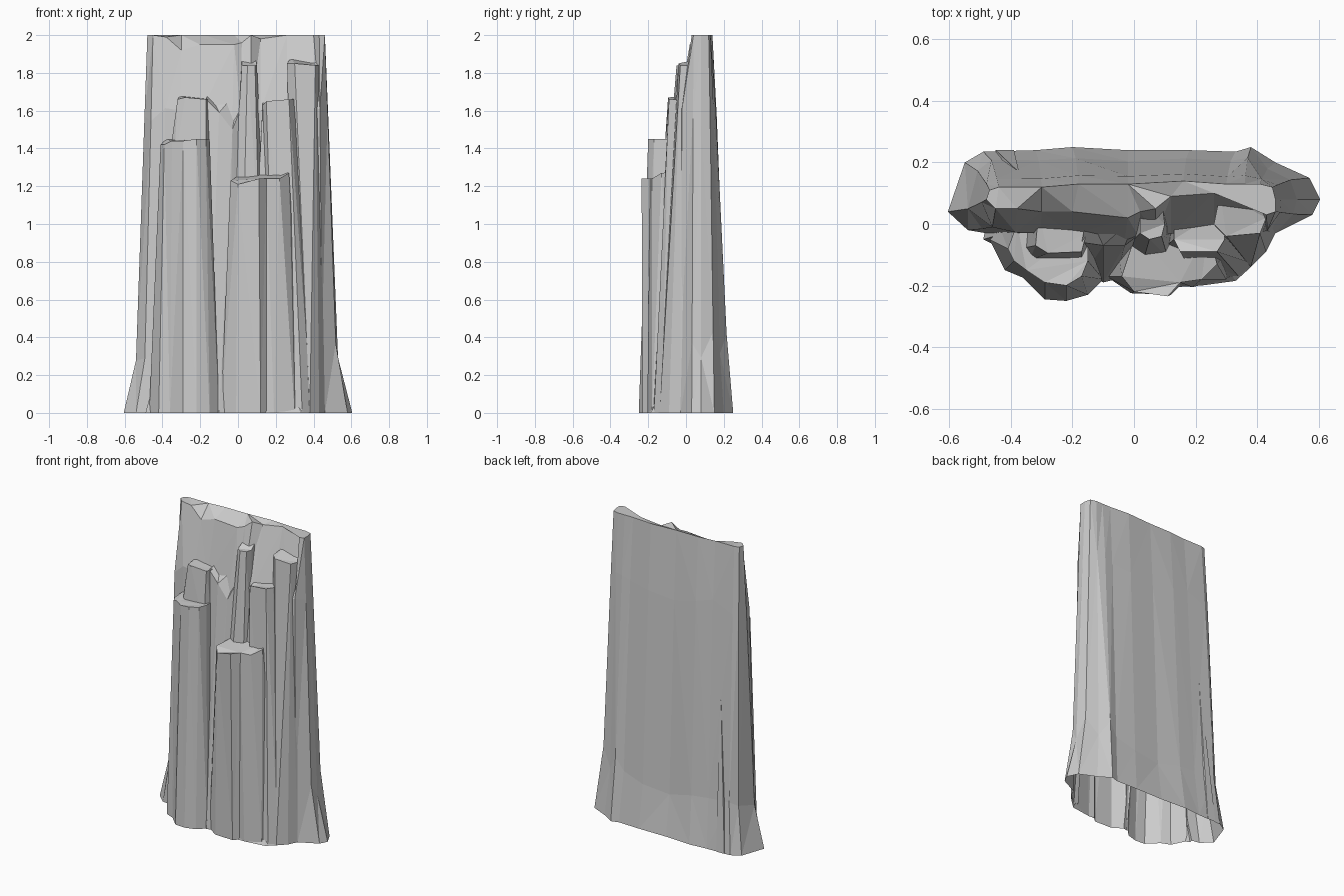
import bpy
import bmesh
import random
from mathutils import Vector

random.seed(4)
default_cube = bpy.data.objects.get("Cube")
if default_cube:
    bpy.data.objects.remove(default_cube, do_unlink=True)

# One plain stone colour
stone = bpy.data.materials.new("grey_stone")
stone.use_nodes = True
stone_colour = (0.6, 0.6, 0.6, 1)
stone.diffuse_color = stone_colour
shader = next(n for n in stone.node_tree.nodes if n.type == 'BSDF_PRINCIPLED')
shader.inputs["Base Color"].default_value = stone_colour

columns = []


def loft(name, rings):
    """Closed faceted solid through rings of points given in hundredths."""
    bm = bmesh.new()
    loops = [[bm.verts.new(Vector(p) / 100) for p in ring] for ring in rings]
    count = len(loops[0])
    for low, high in zip(loops, loops[1:]):
        for i in range(count):
            j = (i + 1) % count
            bm.faces.new((low[i], low[j], high[j], high[i]))
    bm.faces.new(loops[0][::-1])
    bm.faces.new(loops[-1])
    bmesh.ops.triangulate(bm, faces=bm.faces[:])
    bmesh.ops.recalc_face_normals(bm, faces=bm.faces[:])
    mesh = bpy.data.meshes.new(name)
    bm.to_mesh(mesh)
    bm.free()
    mesh.materials.append(stone)
    obj = bpy.data.objects.new(name, mesh)
    bpy.context.collection.objects.link(obj)
    return obj


def column(name, foot, crown, foot_z=0):
    """Tapered stone column; a skirt below its foot is trimmed off later."""
    depth = foot_z - 5 - len(columns)
    skirt = [(x, y, depth) for x, y in foot]
    base = [(x, y, foot_z) for x, y in foot]
    columns.append(loft(name, [skirt, base, crown]))


def spur(name, x, y, height):
    """Small pointed rib leaning against the foot of the wall."""
    corners = [(-4, -2), (0, -4), (4, -2), (3, 3), (-3, 3)]
    foot = [(x + dx, y + dy) for dx, dy in corners]
    crown = [(x * .9 + dx * .1, y * .82 + dy * .1, height) for dx, dy in corners]
    column(name, foot, crown)


# Main wall: foot x, foot y, crown x, crown y, crown height
wall_outline = [
    (-60.5, 4, -48, 8, 200), (-54, -2, -45, 5, 200), (-42, -4, -38, 5, 199),
    (-34, -4, -30, 4, 192), (-22, -5, -20, 4, 195), (-10, -6, -2, 2, 195),
    (0, -6, 2, 4, 196), (6, -6, 7, 5, 200), (12, -5, 12, 9, 198),
    (26, -5, 26, 10, 200), (36, -5, 40, 9, 200), (46, -3, 43, 3, 200),
    (58, 3, 46, 4, 200),
    (60.5, 8, 46, 8, 200), (57, 15, 45, 12, 200), (46, 20, 41, 13, 200),
    (38, 25, 36, 13, 200), (33, 23.5, 30, 13, 200), (18, 24, 16, 14, 200),
    (-2, 24, -2, 13, 200), (-20, 25, -18, 13, 200), (-32, 24, -30, 12, 200),
    (-49, 23.5, -44, 12, 200), (-55, 20, -47, 11, 200)]
skirt, foot, flare, shoulder, crown = [], [], [], [], []
for fx, fy, cx, cy, cz in wall_outline:
    front = fy < 0
    skirt.append((fx, fy, -4))
    foot.append((fx, fy, 0))
    # The foot spreads out, unevenly along the back
    spread = .06 if front else random.uniform(.2, .36)
    flare.append((fx + (cx - fx) * .52, fy + (cy - fy) * spread,
                  36 + random.uniform(-10, 8)))
    # The front stays upright up to the shoulder, then leans back
    shoulder.append((fx + (cx - fx) * .88, fy + (cy - fy) * (.14 if front else .77),
                     158 + random.uniform(-4, 4)))
    crown.append((cx, cy, cz))
cliff = loft("cliff_face", [skirt, foot, flare, shoulder, crown])

# Tall right-hand column and the block stacked on it
column("right_column",
       [(-47, -5), (-42, -15), (-36, -17.5), (-29, -24.5), (-22, -25), (-15, -23),
        (-10, -18), (-10, 0), (-44, 0)],
       [(-41, -8, 142), (-39, -12, 142), (-35, -15, 144), (-29, -19, 144),
        (-22, -20, 145), (-17, -17, 145), (-15, -12, 145), (-15, 0, 145), (-38, 0, 145)])
column("right_upper_block",
       [(-37, -8), (-34, -12), (-17, -12), (-14, -6), (-14, 4), (-36, 4)],
       [(-32, -7, 166), (-28, -9.5, 167), (-17, -9, 166), (-15.5, -3, 166),
        (-16, 4, 168), (-31, 4, 168)], 130)

# Low centre column with a cleft down its front
column("centre_column",
       [(-9, -17), (-1, -22.5), (12, -23), (15, -20), (19, -20.5), (30, -18),
        (35, -4), (-6, -3)],
       [(-4, -17, 123), (0, -22, 121), (11, -23.5, 124), (15, -19, 124),
        (22, -18, 124), (27, -13, 127), (24, -2, 128), (1, -2, 126)])

# Leaning buttress filling the gap between the columns
column("gap_buttress",
       [(-16, -16), (-10, -19), (-6, -18), (5, -12), (5, 0), (-16, 0)],
       [(-17, -6, 166), (-10, -7, 159), (-3, -7, 150), (1, -4, 160), (1, 3, 172),
        (-15, 4, 170)])

# Thin pillar rising behind the centre column
column("thin_pillar",
       [(-3, -8), (3, -12), (11, -11), (14, -5), (13, 3), (-3, 3)],
       [(2, -3, 184), (5, -5, 184), (9, -4, 184), (10, 0, 184), (9, 8, 189),
        (2, 8, 189)], 100)

# Two stepped columns on the left-hand side
column("left_column",
       [(5, -12), (20, -18), (34, -17), (39, -13), (43, -2), (5, 0)],
       [(13, -5, 163), (15, -9, 165), (27, -9, 166), (29.5, -5, 166),
        (29, 5, 167), (13, 5, 166)])
column("left_rear_column",
       [(30, -8), (38, -14), (43, -9), (46, -3), (48, 4), (30, 4)],
       [(26, 0, 185), (30, -4, 185), (41, -3, 184), (43, 2, 184),
        (42, 10, 188), (28, 10, 188)])

# Rubble ledge and ribs around the foot
column("foot_ledge",
       [(14, -20.5), (22, -20), (33, -18.5), (38, -14), (38, -5), (14, -5)],
       [(16, -18, 6), (22, -18.5, 5), (32, -17, 3), (37, -13, 2), (37, -5, 5), (16, -5, 6)])
spur("right_foot_rib", -45, -3, 30)
spur("rear_right_rib", -42, 21, 98)

# Merge every column into one continuous shell
for part in columns:
    union = cliff.modifiers.new(part.name, 'BOOLEAN')
    union.operation = 'UNION'
    union.solver = 'EXACT'
    union.object = part
graph = bpy.context.evaluated_depsgraph_get()
merged = bpy.data.meshes.new_from_object(cliff.evaluated_get(graph))
cliff.modifiers.clear()
cliff.data = merged
for part in columns:
    bpy.data.objects.remove(part, do_unlink=True)

# Trim the skirts, leaving the foot open and the facets flat
bm = bmesh.new()
bm.from_mesh(merged)
bmesh.ops.bisect_plane(bm, geom=bm.verts[:] + bm.edges[:] + bm.faces[:],
                       plane_co=(0, 0, 0), plane_no=(0, 0, 1), clear_inner=True)
for face in bm.faces:
    face.smooth = False
    face.material_index = 0
bm.to_mesh(merged)
bm.free()
merged.materials.clear()
merged.materials.append(stone)
